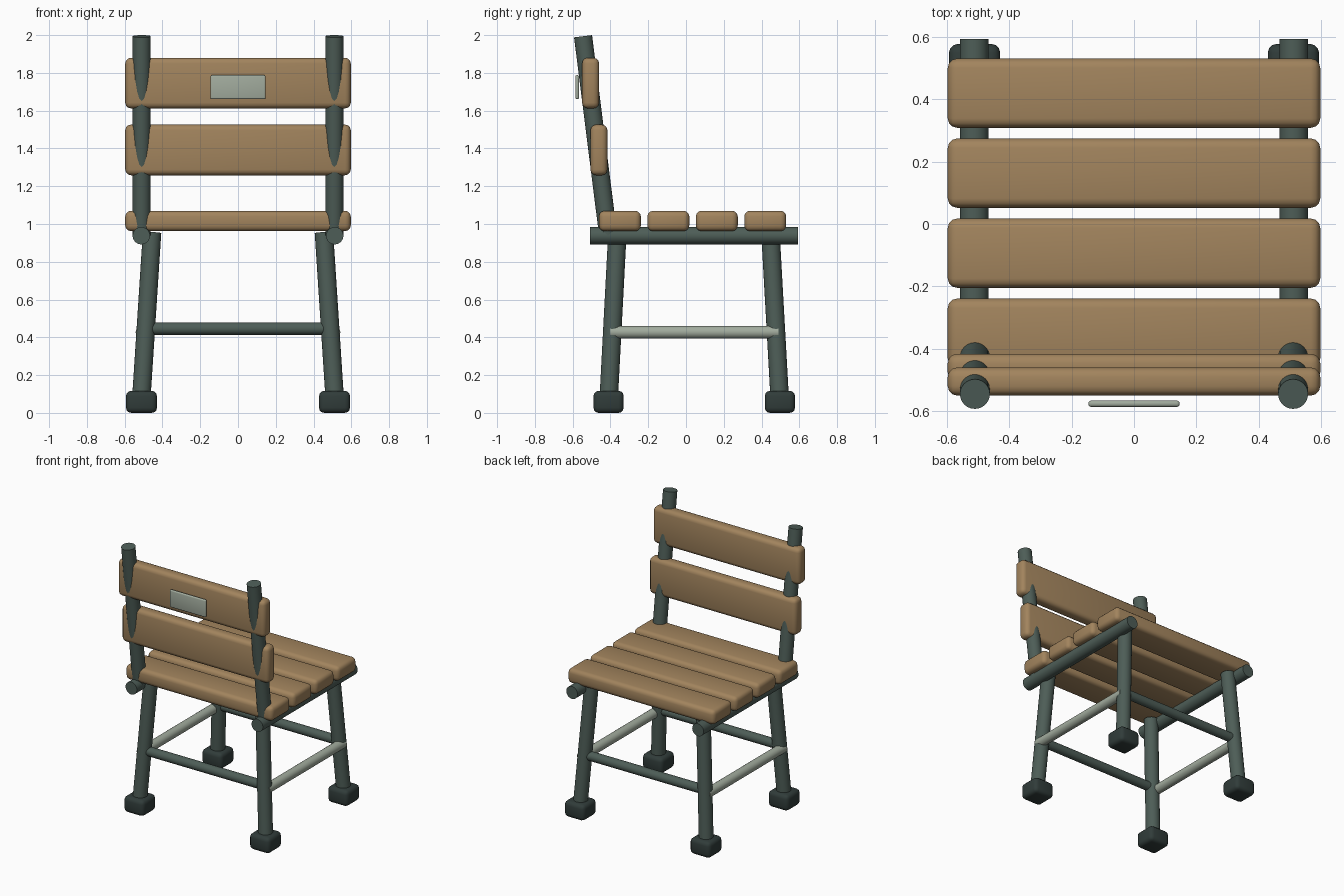
import bpy
from mathutils import Vector

if "Cube" in bpy.data.objects:
    bpy.data.objects.remove(bpy.data.objects["Cube"])


def material(name, rgb):
    m = bpy.data.materials.new(name)
    m.diffuse_color = (*rgb, 1)
    m.use_nodes = True
    m.node_tree.nodes["Principled BSDF"].inputs["Base Color"].default_value = m.diffuse_color
    return m


WOOD = material("wood", (0.36, 0.23, 0.11))
METAL = material("dark_metal", (0.075, 0.11, 0.095))
RUBBER = material("rubber", (0.03, 0.045, 0.042))
STEEL = material("pale_metal", (0.36, 0.41, 0.34))


def finish(ob, name, mat):
    ob.name = name
    ob.data.materials.append(mat)
    bpy.ops.object.shade_smooth_by_angle()
    return ob


def box(name, lo, hi, bevel, mat):
    """Rounded box between two corners."""
    lo, hi = Vector(lo), Vector(hi)
    bpy.ops.mesh.primitive_cube_add(size=1, location=(lo + hi) / 2)
    ob = bpy.context.object
    ob.scale = hi - lo
    bpy.ops.object.transform_apply(location=False, rotation=False, scale=True)
    mod = ob.modifiers.new("round", 'BEVEL')
    mod.width = bevel
    mod.segments = 3
    bpy.ops.object.modifier_apply(modifier=mod.name)
    return finish(ob, name, mat)


def rod(name, a, b, radius, mat, sides=24):
    """Cylinder running from a to b."""
    a, b = Vector(a), Vector(b)
    d = b - a
    bpy.ops.mesh.primitive_cylinder_add(
        vertices=sides, radius=radius, depth=d.length, location=(a + b) / 2,
        rotation=d.to_track_quat('Z', 'Y').to_euler())
    return finish(bpy.context.object, name, mat)


W = 0.597

# Seat slats
for i in range(4):
    y = -0.461 + i * 0.2565
    box(f"seat_slat_{i + 1}", (-W, y, 0.962), (W, y + 0.222, 1.07), 0.03, WOOD)

# Backrest slats and plaque
box("lower_back_slat", (-W, -0.506, 1.258), (W, -0.416, 1.526), 0.03, WOOD)
box("upper_back_slat", (-W, -0.55, 1.612), (W, -0.46, 1.88), 0.03, WOOD)
box("back_plaque", (-0.146, -0.586, 1.661), (0.146, -0.566, 1.788), 0.008, STEEL)

for side, s in (("left", -1), ("right", 1)):
    # Seat rail, leaning back post and side stretcher
    rod(f"{side}_seat_rail", (s * 0.512, -0.508, 0.938), (s * 0.512, 0.593, 0.938), 0.046, METAL)
    rod(f"{side}_back_post", (s * 0.51, -0.412, 0.94), (s * 0.51, -0.545, 1.994), 0.048, METAL)
    rod(f"{side}_stretcher", (s * 0.508, -0.402, 0.427), (s * 0.508, 0.49, 0.427), 0.034, STEEL)

    # Splayed legs with feet
    for end, yt, yb in (("front", -0.363, -0.41), ("rear", 0.447, 0.497)):
        rod(f"{end}_{side}_leg", (s * 0.455, yt, 0.955), (s * 0.513, yb, 0.06), 0.049, METAL)
        box(f"{end}_{side}_foot", (s * 0.511 - 0.082, yb - 0.08, 0),
            (s * 0.511 + 0.082, yb + 0.08, 0.117), 0.028, RUBBER)

# Cross stretchers
for end, y in (("front", -0.39), ("rear", 0.475)):
    rod(f"{end}_cross_stretcher", (-0.48, y, 0.446), (0.48, y, 0.446), 0.033, METAL)
